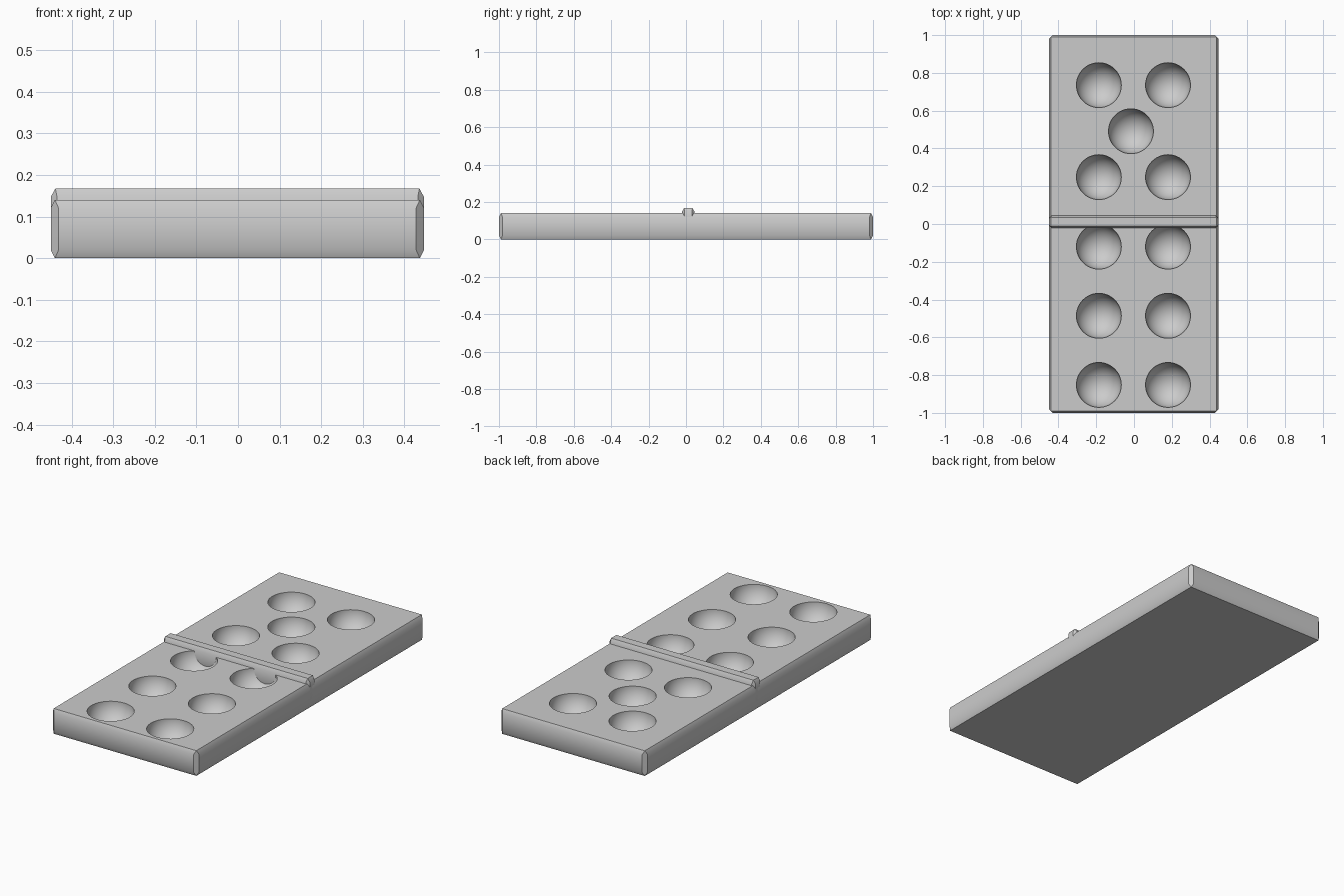
import bpy, bmesh
from itertools import product
from mathutils import Matrix

cube = bpy.data.objects.get("Cube")
if cube:
    bpy.data.objects.remove(cube, do_unlink=True)

TOP = 0.14
PIP_RADIUS = 0.119

grey = bpy.data.materials.new("light grey")
grey.use_nodes = True
color = (0.6, 0.6, 0.6, 1)
grey.diffuse_color = color
grey.node_tree.nodes["Principled BSDF"].inputs["Base Color"].default_value = color


def add_object(name, bm):
    mesh = bpy.data.meshes.new(name)
    bm.to_mesh(mesh)
    bm.free()
    mesh.materials.append(grey)
    obj = bpy.data.objects.new(name, mesh)
    bpy.context.collection.objects.link(obj)
    return obj


def chamfered_box(name, low, high, corner, cap, drop):
    """Box with chamfers: corner = upright edges, cap = top inset, drop = its height."""
    center = [(a + b) / 2 for a, b in zip(low, high)]
    hx, hy, hz = [(b - a) / 2 for a, b in zip(low, high)]
    faces = ((hx, hy - corner, hz - drop),
             (hx - corner, hy, hz - drop),
             (hx - cap, hy - cap, hz))
    bm = bmesh.new()
    for half in faces:
        for signs in product((-1, 1), repeat=3):
            bm.verts.new([c + s * h for c, s, h in zip(center, signs, half)])
    bmesh.ops.convex_hull(bm, input=bm.verts[:])
    bmesh.ops.dissolve_limit(bm, angle_limit=0.01, verts=bm.verts[:], edges=bm.edges[:])
    bmesh.ops.recalc_face_normals(bm, faces=bm.faces[:])
    return add_object(name, bm)


def smooth(obj):
    bpy.ops.object.select_all(action="DESELECT")
    obj.select_set(True)
    bpy.context.view_layer.objects.active = obj
    bpy.ops.object.shade_smooth_by_angle(angle=0.52)


# Tile body and the raised divider that reaches down into it
tile = chamfered_box("tile_body", (-0.45, -1, 0), (0.447, 1, TOP), 0.019, 0.01, 0.02)
divider = chamfered_box("divider_bar", (-0.45, -0.022, 0.03), (0.447, 0.046, 0.167),
                        0.015, 0.011, 0.02)

# Round pips: five at the back, six at the front
columns = (-0.186, 0.18)
rows = (0.735, 0.248, -0.12, -0.486, -0.852)
pips = list(product(columns, rows)) + [(-0.016, 0.491)]
bm = bmesh.new()
for x, y in pips:
    bmesh.ops.create_uvsphere(bm, u_segments=48, v_segments=25, radius=PIP_RADIUS,
                              matrix=Matrix.Translation((x, y, TOP)))
cutter = add_object("pip_cutter", bm)
cutter.hide_render = True

cut = tile.modifiers.new("pips", "BOOLEAN")
cut.operation = "DIFFERENCE"
cut.solver = "EXACT"
cut.object = cutter
bpy.context.view_layer.objects.active = tile
bpy.ops.object.modifier_apply(modifier=cut.name)
bpy.data.objects.remove(cutter, do_unlink=True)

for part in (tile, divider):
    smooth(part)
